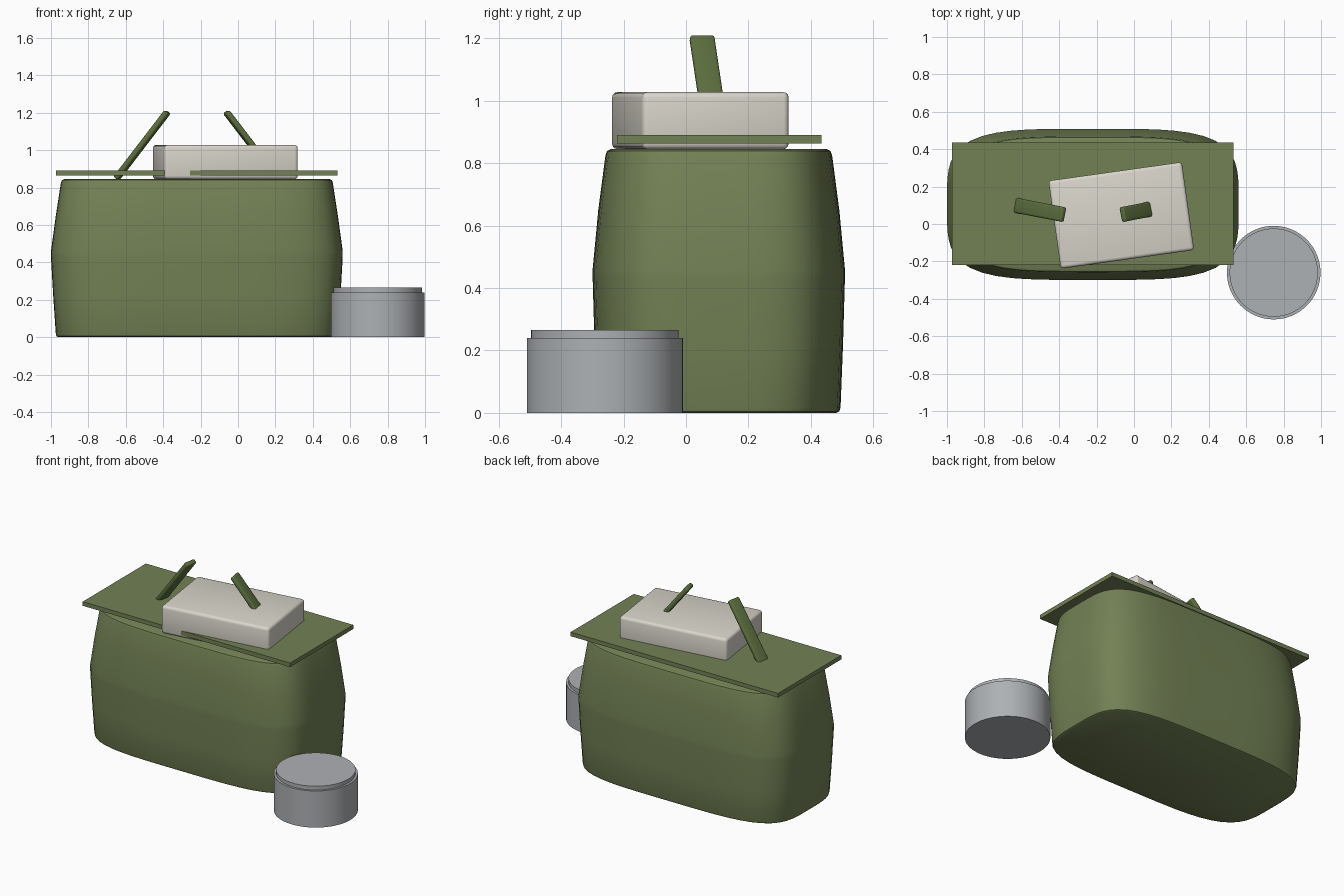
import bpy, bmesh, math
from mathutils import Matrix, Vector

if "Cube" in bpy.data.objects:
    bpy.data.objects.remove(bpy.data.objects["Cube"])


def material(name, rgb):
    m = bpy.data.materials.new(name)
    m.diffuse_color = (*rgb, 1)
    m.use_nodes = True
    m.node_tree.nodes["Principled BSDF"].inputs["Base Color"].default_value = m.diffuse_color
    return m


OLIVE = material("olive_canvas", (0.17, 0.22, 0.09))
STRAP = material("dark_olive", (0.11, 0.16, 0.05))
PAPER = material("off_white", (0.70, 0.67, 0.60))
STEEL = material("steel_grey", (0.42, 0.44, 0.46))


def finish(name, bm, mat, smooth=True):
    bmesh.ops.recalc_face_normals(bm, faces=bm.faces)
    me = bpy.data.meshes.new(name)
    bm.to_mesh(me)
    bm.free()
    me.materials.append(mat)
    ob = bpy.data.objects.new(name, me)
    bpy.context.collection.objects.link(ob)
    if smooth:
        bpy.ops.object.select_all(action='DESELECT')
        ob.select_set(True)
        bpy.context.view_layer.objects.active = ob
        bpy.ops.object.shade_smooth_by_angle(angle=math.radians(35))
    return ob


def box(name, size, matrix, mat, bevel=0):
    bm = bmesh.new()
    bmesh.ops.create_cube(bm, size=1, matrix=Matrix.Diagonal((*size, 1)))
    if bevel:
        bmesh.ops.bevel(bm, geom=bm.edges[:], offset=bevel, segments=3,
                        profile=0.5, affect='EDGES')
    bm.transform(matrix)
    return finish(name, bm, mat, bevel > 0)


def loft(name, center, rings, power, mat, n=72):
    """Stack of superellipse rings (half_x, half_y, z), capped at both ends."""
    bm = bmesh.new()
    loops = []
    for a, b, z in rings:
        loop = []
        for i in range(n):
            t = 2 * math.pi * i / n
            c, s = math.cos(t), math.sin(t)
            r = (abs(c) ** power + abs(s) ** power) ** (-1 / power)
            loop.append(bm.verts.new((center[0] + a * c * r,
                                      center[1] + b * s * r, z)))
        loops.append(loop)
    for lo, hi in zip(loops, loops[1:]):
        for i in range(n):
            j = (i + 1) % n
            bm.faces.new((lo[i], lo[j], hi[j], hi[i]))
    bm.faces.new(loops[0])
    bm.faces.new(loops[-1])
    return finish(name, bm, mat)


BAG = (-0.22, 0.105)

# Bulging bag body with softly rounded rims
loft("bag_body", BAG, [
    (0.742, 0.377, 0.0), (0.751, 0.386, 0.005), (0.754, 0.390, 0.016),
    (0.768, 0.398, 0.22), (0.780, 0.404, 0.43), (0.780, 0.404, 0.46),
    (0.754, 0.386, 0.65), (0.727, 0.363, 0.825),
    (0.722, 0.358, 0.839), (0.710, 0.346, 0.845)], 4, OLIVE)

# Flat lid flap
box("bag_flap", (1.505, 0.655, 0.027),
    Matrix.Translation((BAG[0], 0.107, 0.877)), OLIVE)

# Pale packet lying askew on the flap
box("packet", (0.72, 0.475, 0.183),
    Matrix.Translation((-0.068, 0.046, 0.936)) @ Matrix.Rotation(math.radians(8), 4, 'Z'),
    PAPER, 0.018)

# Pair of leaning straps, mirrored about the bag centre
for side, label in ((-1, "left"), (1, "right")):
    place = (Matrix.Translation((BAG[0] + side * 0.293, 0.077, 1.027))
             @ Matrix.Rotation(side * math.radians(11), 4, 'Z')
             @ Matrix.Rotation(-side * math.radians(38), 4, 'Y'))
    box(label + "_strap", (0.03, 0.08, 0.45), place, STRAP, 0.01)

# Round tin with an inset lid
TIN = (0.747, -0.26)
loft("tin_body", TIN, [(0.25, 0.25, 0.0), (0.25, 0.25, 0.24)], 2, STEEL, 64)
loft("tin_lid", TIN, [(0.236, 0.236, 0.235), (0.236, 0.236, 0.265)], 2, STEEL, 64)
